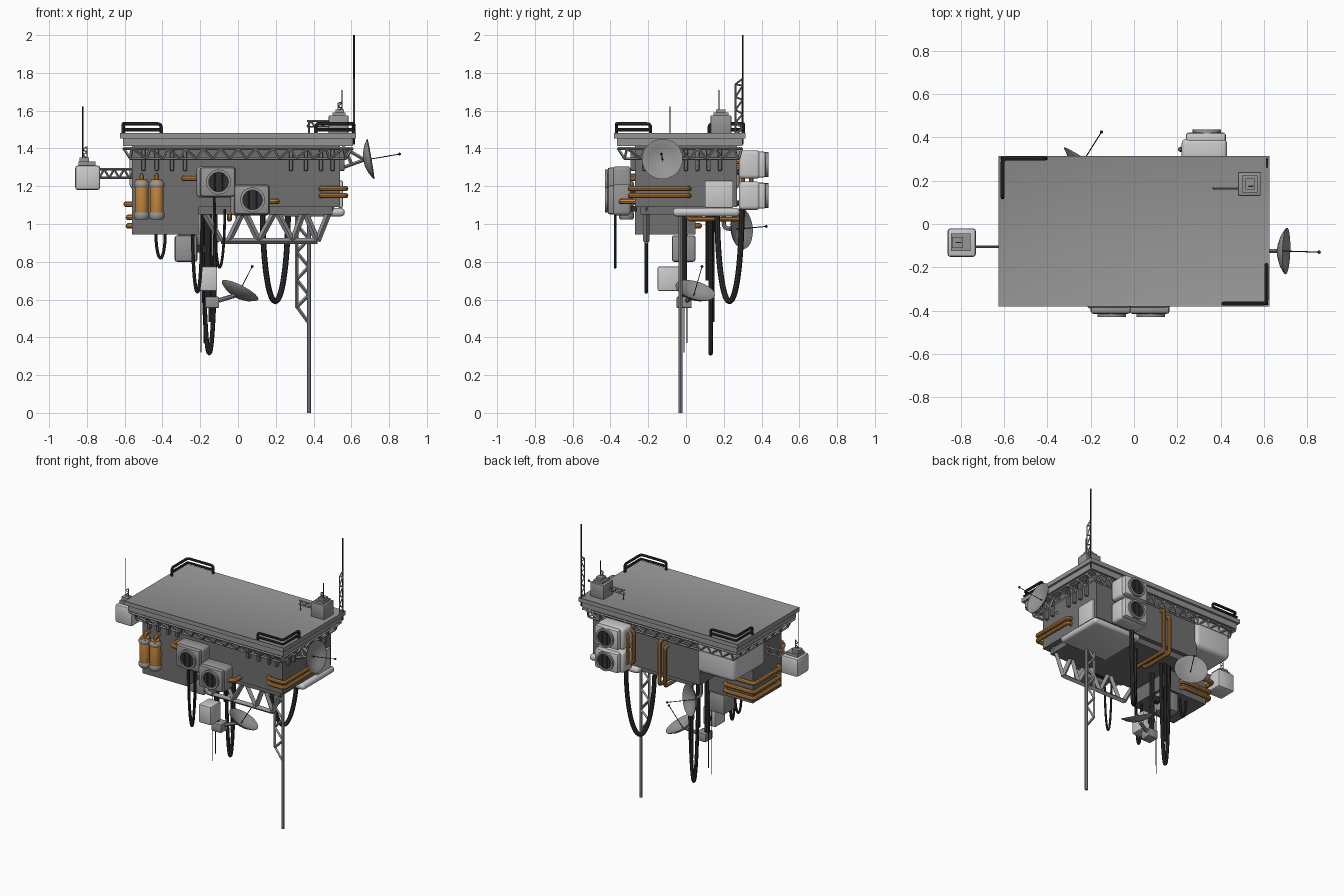
import bpy, bmesh, math
from mathutils import Vector as V

if "Cube" in bpy.data.objects:
    bpy.data.objects.remove(bpy.data.objects["Cube"])

def material(name, c):
    m = bpy.data.materials.new(name)
    m.diffuse_color = (*c, 1)
    m.use_nodes = True
    m.node_tree.nodes["Principled BSDF"].inputs["Base Color"].default_value = m.diffuse_color
    return m

ORANGE = material("orange_paint", (0.55, 0.24, 0.05))
BODY = material("hull_grey", (0.16, 0.16, 0.16))
MID = material("mid_grey", (0.3, 0.3, 0.3))
LIGHT = material("light_grey", (0.6, 0.6, 0.6))
DARK = material("dark_rubber", (0.03, 0.03, 0.03))

def add(name, data, mat):
    ob = bpy.data.objects.new(name, data)
    data.materials.append(mat)
    bpy.context.collection.objects.link(ob)
    return ob

def box(name, x, y, z, mat=BODY, bevel=0.0, seg=2):
    bm = bmesh.new()
    bmesh.ops.create_cube(bm, size=1)
    for v in bm.verts:
        v.co = V([(a[0] + a[1]) / 2 + c * (a[1] - a[0]) for a, c in zip((x, y, z), v.co)])
    me = bpy.data.meshes.new(name)
    bm.to_mesh(me)
    ob = add(name, me, mat)
    if bevel:
        b = ob.modifiers.new("bevel", 'BEVEL')
        b.width, b.segments = bevel, seg
    return ob

def lathe(name, profile, loc, axis=(0, 0, 1), mat=MID, seg=28):
    bm = bmesh.new()
    vs = [bm.verts.new((r, 0, h)) for r, h in profile]
    es = [bm.edges.new(p) for p in zip(vs, vs[1:])]
    bmesh.ops.spin(bm, geom=vs + es, cent=(0, 0, 0), axis=(0, 0, 1), angle=math.tau, steps=seg)
    bmesh.ops.remove_doubles(bm, verts=bm.verts, dist=1e-5)
    bmesh.ops.recalc_face_normals(bm, faces=bm.faces)
    me = bpy.data.meshes.new(name)
    bm.to_mesh(me)
    ob = add(name, me, mat)
    ob.location = loc
    ob.rotation_euler = V(axis).to_track_quat('Z', 'Y').to_euler()
    return ob

def cyl(name, r, h, loc, axis=(0, 0, 1), mat=MID):
    return lathe(name, [(0, 0), (r, 0), (r, h), (0, h)], loc, axis, mat)

def tubes(name, paths, r, mat=MID, res=0):
    cu = bpy.data.curves.new(name, 'CURVE')
    cu.dimensions, cu.bevel_depth, cu.bevel_resolution, cu.use_fill_caps = '3D', r, res, True
    for p in paths:
        s = cu.splines.new('POLY')
        s.points.add(len(p) - 1)
        for q, c in zip(s.points, p):
            q.co = (*c, 1)
    return add(name, cu, mat)

def rounded(pts, r=0.03):
    pts = [V(p) for p in pts]
    out = [pts[0]]
    for a, b, c in zip(pts, pts[1:], pts[2:]):
        p, q = b + (a - b).normalized() * r, b + (c - b).normalized() * r
        out += [p * (1 - t) ** 2 + b * 2 * t * (1 - t) + q * t * t for t in (0, .25, .5, .75, 1)]
    return out + [pts[-1]]

def truss(a0, a1, b0, b1, n):
    a0, a1, b0, b1 = map(V, (a0, a1, b0, b1))
    zig = [(a0.lerp(a1, i / n) if i % 2 else b0.lerp(b1, i / n)) for i in range(n + 1)]
    return [[a0, a1], [b0, b1]] + [list(s) for s in zip(zig, zig[1:])]

def loop(name, a, b, bottom, r):
    a, b = V(a), V(b)
    pts = []
    for i in range(29):
        u = -math.cos(math.pi * i / 28)
        p = a.lerp(b, (u + 1) / 2)
        p.z = bottom + (p.z - bottom) * (1 - math.sin(math.pi * i / 28))
        pts.append(p)
    tubes(name, [pts], r, DARK, 2)

# deck with recessed floor and lower fascia
deck = box("deck", (-.625, .625), (-.38, .315), (1.453, 1.482), MID)
bm = bmesh.new()
bm.from_mesh(deck.data)
top = [f for f in bm.faces if f.normal.z > .5]
bmesh.ops.inset_region(bm, faces=top, thickness=.025)
bmesh.ops.translate(bm, verts=top[0].verts, vec=(0, 0, -.008))
bm.to_mesh(deck.data)
box("deck_fascia", (-.61, .61), (-.366, .30), (1.412, 1.453), MID)

# rim truss on four sides, tapering inwards
hi = [(-.605, -.36), (.605, -.36), (.605, .295), (-.605, .295)]
lo = [(-.57, -.325), (.57, -.325), (.57, .28), (-.57, .28)]
rim = []
for i in range(4):
    j = (i + 1) % 4
    rim += truss((*hi[i], 1.40), (*hi[j], 1.40), (*lo[i], 1.345), (*lo[j], 1.345), 14 if i % 2 else 26)
tubes("rim_truss", rim, .007)

# hull blocks
box("hull_main", (-.30, .54), (-.27, .27), (1.09, 1.42))
box("hull_left_drop", (-.56, -.21), (-.27, .05), (.945, 1.42))
box("rear_left_panel", (-.575, -.28), (-.08, .285), (1.18, 1.41), LIGHT, .035, 4)
box("underside_plate", (-.22, .50), (-.24, .24), (1.05, 1.09))
box("rear_ledge", (.18, .565), (-.07, .285), (1.04, 1.085), LIGHT, .02, 3)
box("right_panel", (.53, .555), (.10, .25), (1.085, 1.23), LIGHT, .006)
ribs = [-.50, -.43, -.35, -.28, .28, .36, .44, .50]
for x in ribs:
    box("hull_rib", (x - .011, x + .011), (-.295, -.265), (1.28, 1.40), BODY, .008)
for y in (-.22, -.16, .0, .06, .12, .18):
    box("side_rib", (.535, .565), (y - .011, y + .011), (1.28, 1.40), BODY, .008)

# corner handrails
for s, name in ((1, "front_right_rail"), (-1, "back_left_rail")):
    c = V((.612, -.368, 0)) if s > 0 else V((-.607, .303, 0))
    a, b = c + V((-.2 * s, 0, 0)), c + V((0, .18 * s, 0))
    up = lambda p, z: (p.x, p.y, z)
    tubes(name, [rounded([up(a, 1.47), up(a, 1.53), up(c, 1.53), up(b, 1.53), up(b, 1.47)], .02),
                 [up(a, 1.50), up(c, 1.50), up(b, 1.50)]], .009, DARK, 2)

# fan units, front pair and back pair
def fan(name, x0, x1, z0, z1, s, y0, y1, mat):
    cx, cz, depth = (x0 + x1) / 2 + .012, (z0 + z1) / 2, y1 - y0
    ys = sorted((s * y0, s * (y0 + depth * .72)))
    box(name + "_case", (x0, x1), ys, (z0, z1), mat, .02, 3)
    ys = sorted((s * (y0 + depth * .6), s * (y1 - .015)))
    box(name + "_front", (x0 + .02, x1 - .006), ys, (z0 + .006, z1 - .006), mat, .012, 2)
    yf = s * (y1 - .018)
    lathe(name + "_ring", [(.052, 0), (.066, 0), (.066, .018), (.052, .018), (.052, 0)], (cx, yf, cz), (0, s, 0), MID)
    cyl(name + "_fan", .053, .010, (cx, yf, cz), (0, s, 0), DARK)
    tubes(name + "_guard", [[(cx + dx, yf + s * .012, cz - .05), (cx + dx, yf + s * .012, cz + .05)]
                            for dx in (-.02, .02)], .003, DARK)
    box(name + "_bracket", (x0 + .03, x1 - .03), sorted((s * .26, s * (y0 + .02))), (z0 + .02, z0 + .05), DARK)

fan("front_fan_upper", -.22, -.01, 1.14, 1.305, -1, .29, .43, MID)
fan("front_fan_lower", -.04, .17, 1.045, 1.21, -1, .29, .43, MID)
fan("rear_fan_upper", .22, .43, 1.24, 1.39, 1, .28, .437, LIGHT)
fan("rear_fan_lower", .22, .43, 1.075, 1.225, 1, .28, .437, LIGHT)

# gas tanks
for x in (-.51, -.43):
    lathe("tank", [(0, 1.03), (.03, 1.03), (.036, 1.05), (.036, 1.21), (.03, 1.235), (0, 1.235)], (x, -.315, 0), mat=ORANGE)
    for z0, z1 in ((1.025, 1.065), (1.19, 1.225)):
        lathe("tank_band", [(0, z0), (.034, z0), (.041, z0 + .01), (.041, z1 - .01), (.034, z1), (0, z1)], (x, -.315, 0))
    tubes("tank_pipe", [rounded([(x, -.315, 1.22), (x, -.315, 1.255), (x, -.26, 1.255)], .02)], .012, ORANGE, 3)
    box("tank_bracket", (x - .02, x + .02), (-.31, -.26), (1.10, 1.13), MID)

# orange pipework
tubes("left_pipes", [rounded([(-.35, .04, z), (-.35, .07 + o, z), (-.58 - o, .07 + o, z), (-.58 - o, -.23, z), (-.55, -.23, z)], .02)
                     for z, o in ((1.105, .012), (1.035, 0), (.99, 0))], .015, ORANGE, 3)
tubes("right_pipes", [rounded([(.44, -.26, z), (.44, -.295, z), (.57, -.295, z), (.57, .015, z), (.53, .015, z)], .02)
                      for z in (1.187, 1.15)], .014, ORANGE, 3)
tubes("rear_drop_pipes", [rounded([(x, .26, z), (x, .30, z), (x, .30, 1.025), (x, e, 1.025), (x, e, 1.07)], .02)
                          for x, z, e in ((.0, 1.33, .01), (-.045, 1.30, .05))], .013, ORANGE, 3)
tubes("rear_fan_pipes", [rounded([(x + .06, y, 1.36), (x, y, 1.36 - d), (x, y, 1.12 + d), (x + .06, y, 1.10)], .02)
                         for x, y, d in ((.20, .30, .01), (.215, .345, .02))], .012, ORANGE, 3)
tubes("front_fan_pipes", [rounded([(-.20, -.34, 1.243), (-.285, -.34, 1.243), (-.285, -.26, 1.243)], .025),
                          rounded([(.15, -.34, 1.12), (.205, -.34, 1.12), (.205, -.26, 1.12)], .025)], .016, ORANGE, 3)

# girder under the front and the ground mast
def g(x, z): return (x, -.21, z)
tubes("front_girder", [[g(-.21, 1.075), g(.49, 1.075)], [g(-.09, .91), g(.42, .91)], [g(-.2, 1.1), g(-.09, .91)],
                       [g(.5, 1.11), g(.42, .91)], [g(-.05, .91), g(.03, 1.075)], [g(.03, 1.075), g(.11, .91)],
                       [g(.11, .91), g(.2, 1.075)], [g(.2, 1.075), g(.29, .91)], [g(.29, .91), g(.35, 1.075)],
                       [g(.35, 1.075), g(.42, .91)]], .017)
tubes("ground_mast", [[(.375, -.03, 0), (.375, -.03, 1.07)]], .011, MID, 2)
tubes("mast_lattice", truss((.375, -.03, .55), (.375, -.03, 1.07), (.31, -.03, .56), (.31, -.03, 1.07), 7)
      + [[(.31, -.03, .565), (.375, -.03, .475)]], .009)

# hanging cables
loop("thick_cable", (.13, .165, 1.08), (.265, .295, 1.08), .59, .015)
loop("long_cable", (-.185, .13, 1.07), (-.12, .13, 1.07), .315, .012)
loop("fan_cable", (-.125, -.375, 1.16), (-.07, -.375, 1.08), .77, .007)
loop("drop_cable", (-.24, -.21, .96), (-.19, -.21, 1.08), .64, .009)
loop("left_cable", (-.435, .0, .96), (-.385, .0, .96), .82, .008)

# hanging equipment cluster
tubes("cluster_pole", [[(-.16, -.01, .57), (-.16, -.01, 1.08)]], .017, DARK, 3)
tubes("rear_rod", [[(-.145, .14, .48), (-.145, .14, 1.08)], [(-.18, .115, .7), (-.18, .115, 1.08)]], .011, DARK, 2)
tubes("whip_rods", [[(-.195, -.01, .32), (-.195, -.01, .8)], [(-.18, .005, .37), (-.18, .005, .7)]], .003, DARK)
box("cluster_box_large", (-.335, -.215), (-.075, .05), (.80, .94), MID, .012)
box("cluster_box_arm", (-.23, -.15), (-.025, .005), (.85, .89), DARK)
box("cluster_box_light", (-.205, -.11), (-.15, -.035), (.645, .775), LIGHT, .008)
box("cluster_box_mount", (-.175, -.145), (-.05, .0), (.69, .72), DARK)
box("cluster_base", (-.175, -.10), (-.05, .03), (.555, .615), MID, .006)
tubes("lower_dish_arm", [[(-.12, .0, .59), (-.02, .035, .62)]], .012, MID, 2)

# dishes with feed rods
def dish(name, c, tip):
    c, tip = V(c), V(tip)
    lathe(name, [(0, -.034), (.035, -.031), (.075, -.017), (.105, .002), (.108, .007), (.102, .006),
                 (.072, -.01), (.035, -.023), (0, -.027)], c, tip - c, MID, 32)
    tubes(name + "_feed", [[c - (tip - c).normalized() * .03, tip]], .0025, DARK)
    lathe(name + "_tip", [(0, -.008), (.006, -.005), (.008, 0), (.006, .005), (0, .008)], tip, mat=DARK, seg=10)

dish("lower_dish", (.008, .047, .643), (.075, .085, .775))
dish("rear_dish", (-.235, .29, .975), (-.15, .425, .987))
dish("right_dish", (.697, -.125, 1.343), (.855, -.13, 1.37))
tubes("right_dish_mount", [[(.55, -.125, 1.41), (.67, -.125, 1.34)], [(.53, -.125, 1.29), (.67, -.125, 1.34)],
                           [(.57, -.125, 1.39), (.60, -.125, 1.32)]], .009)
tubes("rear_dish_mount", [rounded([(-.25, .26, .975), (-.26, .2, .975), (-.26, .2, 1.2)])], .011, MID, 2)

# left outrigger box
box("outrigger_box", (-.862, -.73), (-.152, -.02), (1.18, 1.31), LIGHT, .014)
box("outrigger_cap", (-.845, -.755), (-.125, -.045), (1.305, 1.33), MID)
box("outrigger_cap_top", (-.84, -.79), (-.11, -.06), (1.33, 1.352), MID)
arm = truss((-.735, -.105, 1.29), (-.55, -.105, 1.29), (-.735, -.105, 1.245), (-.55, -.105, 1.245), 7)
tubes("outrigger_arm", arm, .006)
tubes("outrigger_whip", [[(-.822, -.085, 1.35), (-.822, -.085, 1.622)]], .003, DARK)
tubes("outrigger_lattice", truss((-.822, -.085, 1.35), (-.822, -.085, 1.41), (-.80, -.085, 1.35), (-.80, -.085, 1.41), 4), .003)

# roof box and its aerials
box("roof_box", (.48, .585), (.13, .24), (1.474, 1.575), MID, .006)
box("roof_box_cap", (.50, .57), (.145, .225), (1.575, 1.59), MID)
box("roof_box_cap_top", (.515, .56), (.16, .21), (1.59, 1.607), MID)
tubes("roof_whip", [[(.55, .175, 1.6), (.55, .175, 1.71)]], .003, DARK)
tubes("roof_lattice", truss((.55, .175, 1.6), (.55, .175, 1.66), (.53, .175, 1.6), (.53, .175, 1.64), 4), .003)
tubes("roof_arm", truss((.365, .165, 1.545), (.49, .165, 1.545), (.365, .165, 1.515), (.49, .165, 1.515), 6)
      + [[(.375, .165, 1.475), (.375, .165, 1.545)]], .005)

# tall corner aerial
tubes("tall_aerial", [[(.614, .30, 1.42), (.614, .30, 2.0)]], .005, DARK, 1)
tubes("tall_aerial_lattice", truss((.614, .30, 1.47), (.614, .30, 1.77), (.614, .262, 1.47), (.614, .262, 1.74), 8)
      + [[(.614, .262, 1.74), (.614, .30, 1.77)]], .005)

# convert curves and set shading
bpy.ops.object.select_all(action='SELECT')
bpy.context.view_layer.objects.active = deck
bpy.ops.object.convert(target='MESH')
bpy.ops.object.shade_smooth_by_angle(angle=math.radians(35))
